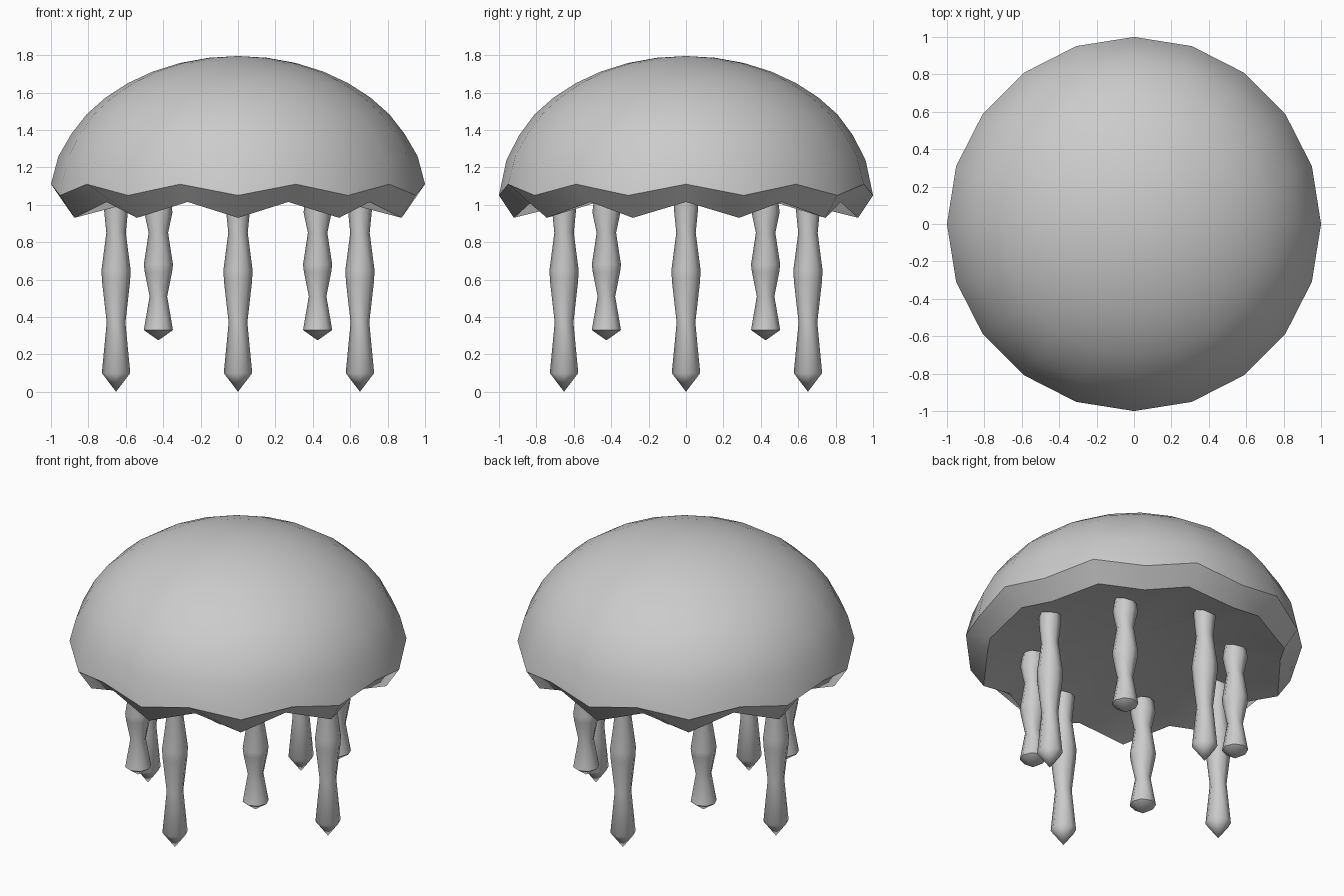
import bpy, bmesh
from math import cos, sin, pi

if "Cube" in bpy.data.objects:
    bpy.data.objects.remove(bpy.data.objects["Cube"])


def loft(name, rings, top, bottom, center=(0, 0), angle=0.9):
    """Skin a list of vertex rings (top to bottom), closed by two pole points."""
    bm = bmesh.new()
    cx, cy = center
    vr = [[bm.verts.new((x + cx, y + cy, z)) for x, y, z in r] for r in rings]
    n = len(vr[0])
    t = bm.verts.new((cx, cy, top))
    b = bm.verts.new((cx, cy, bottom))
    for i in range(n):
        j = (i + 1) % n
        bm.faces.new((t, vr[0][i], vr[0][j]))
        for u, l in zip(vr, vr[1:]):
            bm.faces.new((u[i], l[i], l[j], u[j]))
        bm.faces.new((b, vr[-1][j], vr[-1][i]))
    bmesh.ops.recalc_face_normals(bm, faces=bm.faces[:])
    me = bpy.data.meshes.new(name)
    bm.to_mesh(me)
    bm.free()
    ob = bpy.data.objects.new(name, me)
    bpy.context.collection.objects.link(ob)
    bpy.ops.object.select_all(action='DESELECT')
    ob.select_set(True)
    bpy.context.view_layer.objects.active = ob
    bpy.ops.object.shade_smooth_by_angle(angle=angle)
    return ob


def ring(n, r, z):
    return [(r * cos(2 * pi * k / n), r * sin(2 * pi * k / n), z) for k in range(n)]


# Bell: dome rings, then a scalloped rim alternating high (even) and low (odd)
N = 20
dome = [ring(N, sin(pi * k / 20), 1.04 + 0.755 * cos(pi * k / 20)) for k in range(1, 7)]
# each entry: (radius, z) for even segments, (radius, z) for odd segments
scallop = [((0.89, 1.38), (0.89, 1.375)),
           ((0.96, 1.26), (0.96, 1.24)),
           ((1.00, 1.11), (1.00, 1.05)),
           ((0.87, 1.015), (0.92, 0.93))]
for pair in scallop:
    dome.append([(pair[k % 2][0] * cos(2 * pi * k / N),
                  pair[k % 2][0] * sin(2 * pi * k / N),
                  pair[k % 2][1]) for k in range(N)])
loft("bell", dome, 1.795, 1.16)

# Tentacles: beaded profiles, long on the axes and short on the diagonals
long_profile = [(0.065, 1.05), (0.065, 0.98), (0.052, 0.85), (0.078, 0.65),
                (0.075, 0.59), (0.05, 0.37), (0.076, 0.10)]
short_profile = [(0.065, 1.04), (0.075, 0.96), (0.052, 0.85), (0.078, 0.68),
                 (0.073, 0.64), (0.047, 0.51), (0.078, 0.33)]
for i in range(8):
    a = i * pi / 4
    is_long = i % 2 == 0
    prof, rad, tip = (long_profile, 0.652, 0.0) if is_long else (short_profile, 0.602, 0.275)
    loft(("long" if is_long else "short") + f"_tentacle_{i // 2 + 1}",
         [ring(8, r, z) for r, z in prof], prof[0][1], tip,
         (rad * cos(a), rad * sin(a)))
